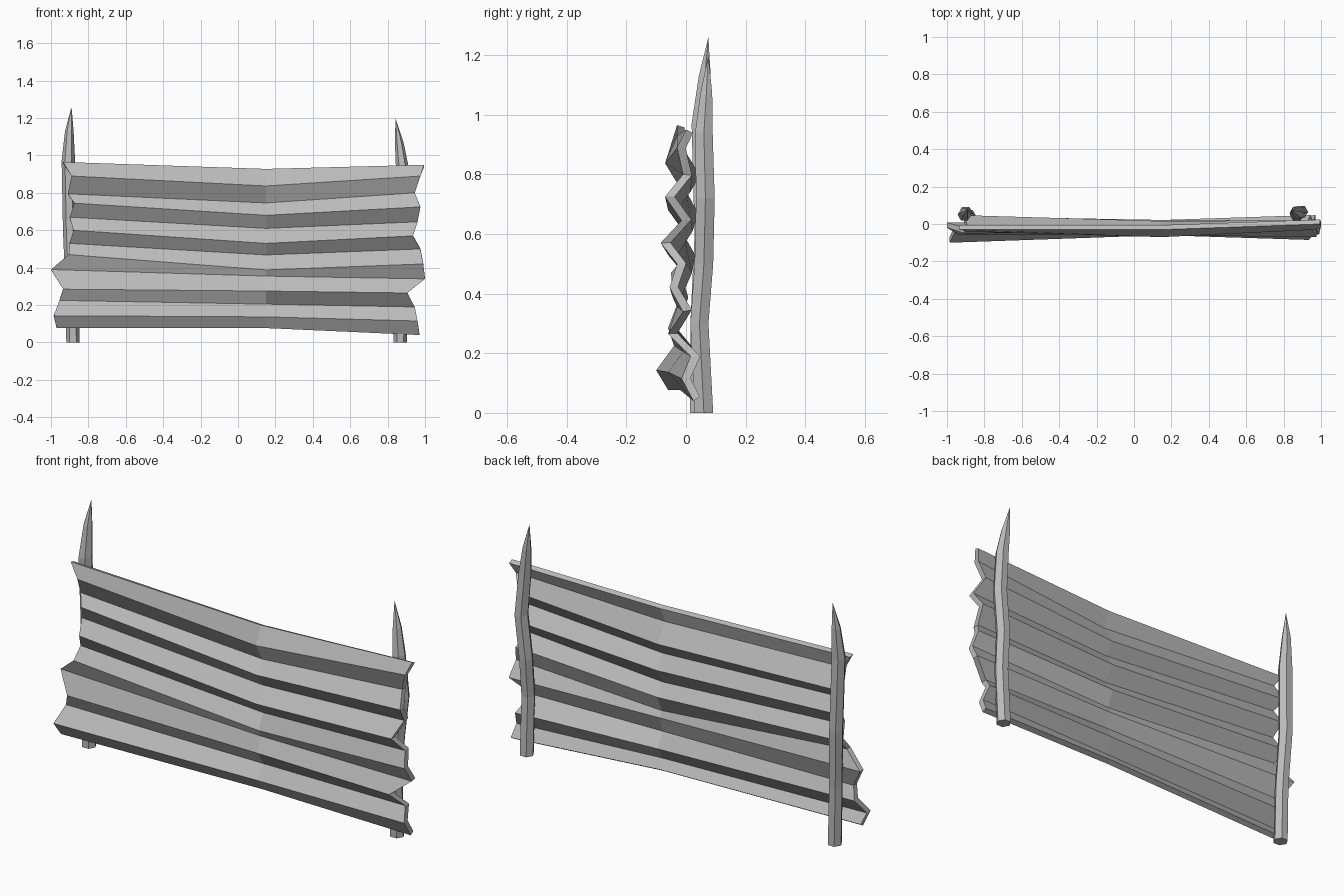
import bpy
import bmesh
from math import cos, sin, tau
from mathutils import Vector

default_cube = bpy.data.objects.get("Cube")
if default_cube:
    bpy.data.objects.remove(default_cube, do_unlink=True)


def make_material(name, colour):
    material = bpy.data.materials.new(name)
    material.use_nodes = True
    material.diffuse_color = colour
    material.node_tree.nodes["Principled BSDF"].inputs["Base Color"].default_value = colour
    return material


def make_object(name, bm, material):
    mesh = bpy.data.meshes.new(name)
    bm.to_mesh(mesh)
    bm.free()
    mesh.materials.append(material)
    obj = bpy.data.objects.new(name, mesh)
    bpy.context.collection.objects.link(obj)
    return obj


def bridge(bm, upper, lower, closed=False):
    """Join two equal rows of vertices with quads."""
    count = len(upper)
    for i in range(count if closed else count - 1):
        j = (i + 1) % count
        bm.faces.new((upper[i], lower[i], lower[j], upper[j]))


def make_sheet(name, folds, bend_x, thickness, material):
    """Fold a sheet along zigzag rows, bent once across its width."""
    bm = bmesh.new()
    rows = []
    for left, middle, right in folds:
        points = (left, (bend_x, *middle), right)
        rows.append([bm.verts.new(Vector(p)) for p in points])
    for upper, lower in zip(rows, rows[1:]):
        bridge(bm, upper, lower)
    sheet = make_object(name, bm, material)
    solid = sheet.modifiers.new("thickness", "SOLIDIFY")
    solid.thickness = thickness
    solid.offset = -1
    solid.use_even_offset = True
    return sheet


def make_post(name, path, tip, sides, material):
    """Loft a crooked faceted stake that ends in a point."""
    bm = bmesh.new()
    rings = []
    for x, y, z, radius in path:
        ring = []
        for i in range(sides):
            angle = tau * i / sides
            offset = Vector((cos(angle) * radius, sin(angle) * radius, 0))
            ring.append(bm.verts.new(Vector((x, y, z)) + offset))
        rings.append(ring)
    bm.faces.new(rings[0])
    for lower, upper in zip(rings, rings[1:]):
        bridge(bm, upper, lower, closed=True)
    point = bm.verts.new(tip)
    for i, vert in enumerate(rings[-1]):
        bm.faces.new((vert, rings[-1][(i + 1) % sides], point))
    bmesh.ops.recalc_face_normals(bm, faces=bm.faces)
    return make_object(name, bm, material)


grey = make_material("plain grey", (0.5, 0.5, 0.5, 1))

# Corrugated sheet: each fold has a left, middle and right point, top to bottom
folds = [
    ((-.935, -.03, .965), (-.03, .928), (.995, 0, .95)),
    ((-.89, -.04, .89), (-.07, .837), (.975, -.03, .89)),
    ((-.91, .015, .795), (-.015, .746), (.945, -.01, .8)),
    ((-.875, -.03, .745), (-.06, .68), (.975, -.07, .725)),
    ((-.9, .01, .67), (-.01, .61), (.96, -.015, .645)),
    ((-.88, -.04, .6), (-.06, .53), (.935, -.085, .57)),
    ((-.9, 0, .53), (-.01, .468), (.975, -.03, .5)),
    ((-.905, -.05, .47), (-.045, .388), (.99, -.055, .42)),
    ((-1, -.02, .39), (-.03, .355), (1, -.01, .34)),
    ((-.935, -.06, .285), (-.055, .275), (.905, -.06, .265)),
    ((-.955, -.04, .225), (-.01, .205), (.945, .015, .19)),
    ((-.985, -.1, .143), (-.06, .137), (.96, -.015, .115)),
    ((-.97, -.06, .077), (-.02, .077), (.97, .025, .04)),
]
make_sheet("corrugated_sheet", folds, .15, .026, grey)

# Crooked pointed posts behind the sheet
make_post("right_post", [
    (-.882, .045, 0, .036),
    (-.888, .045, .3, .035),
    (-.9, .06, .6, .036),
    (-.907, .05, .97, .036),
    (-.902, .063, 1.13, .023),
], (-.89, .075, 1.26), 6, grey)
make_post("left_post", [
    (.868, .06, 0, .036),
    (.87, .045, .3, .035),
    (.872, .06, .5, .036),
    (.895, .065, .72, .036),
    (.878, .06, .94, .034),
    (.862, .068, 1.07, .023),
], (.842, .075, 1.2), 6, grey)
